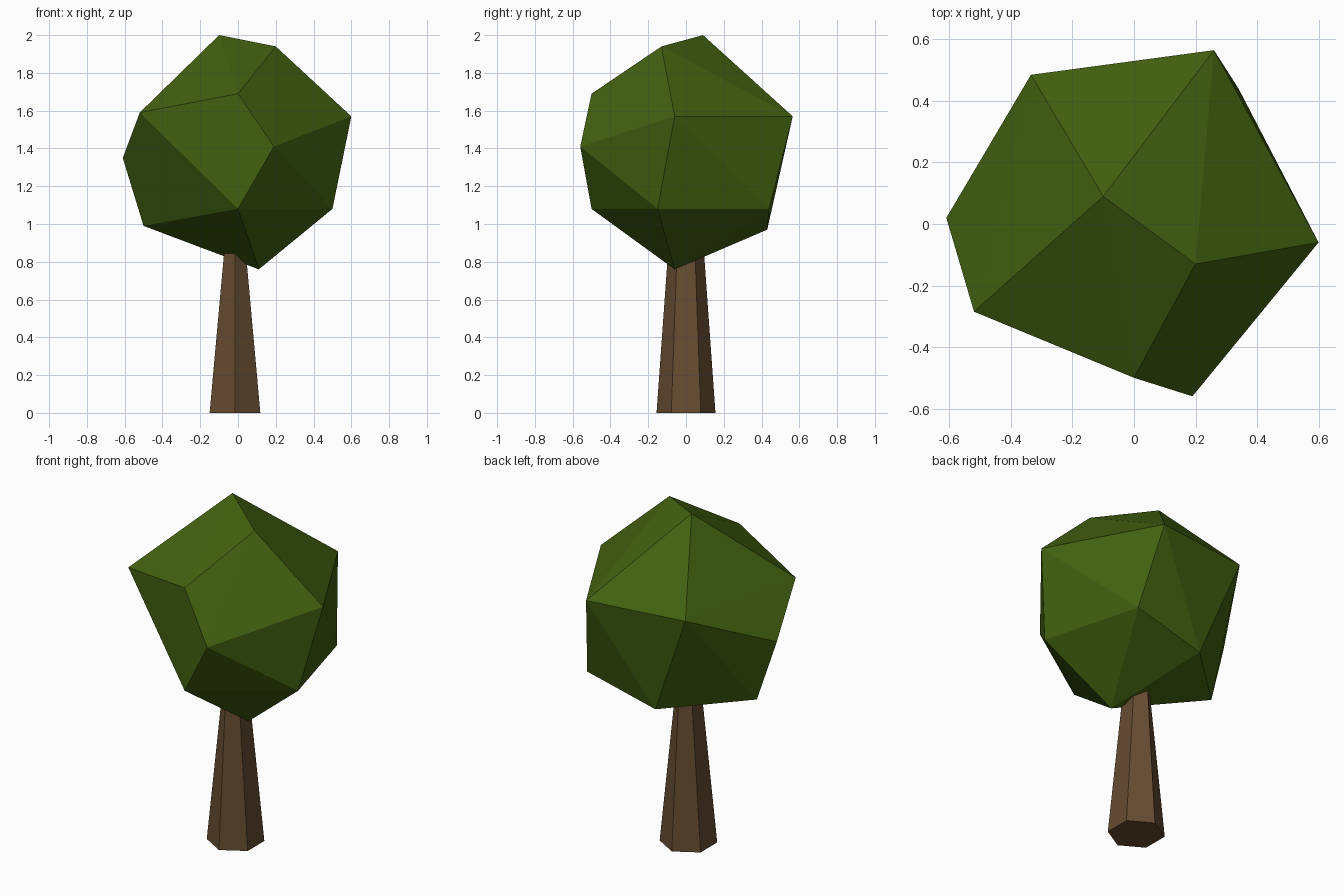
import bpy
import bmesh
from math import cos, sin, pi

cube = bpy.data.objects.get("Cube")
if cube:
    bpy.data.objects.remove(cube, do_unlink=True)


def make_material(name, rgb):
    mat = bpy.data.materials.new(name)
    mat.use_nodes = True
    color = (*rgb, 1.0)
    mat.diffuse_color = color
    bsdf = next(n for n in mat.node_tree.nodes if n.type == 'BSDF_PRINCIPLED')
    bsdf.inputs["Base Color"].default_value = color
    return mat


def make_object(name, bm, mat):
    bmesh.ops.recalc_face_normals(bm, faces=bm.faces[:])
    mesh = bpy.data.meshes.new(name)
    bm.to_mesh(mesh)
    bm.free()
    mesh.materials.append(mat)
    obj = bpy.data.objects.new(name, mesh)
    bpy.context.scene.collection.objects.link(obj)
    return obj


leaf_green = make_material("leaf green", (0.055, 0.118, 0.005))
bark_brown = make_material("bark brown", (0.130, 0.072, 0.031))

# Crown: faceted hull around a few corner points
corners = [
    (-0.10, 0.09, 2.00), (0.20, -0.13, 1.94),                        # top
    (0.00, -0.50, 1.69), (-0.52, -0.285, 1.59), (0.60, -0.06, 1.57),  # upper ring
    (0.26, 0.565, 1.57), (-0.335, 0.485, 1.575),
    (0.19, -0.56, 1.41), (-0.61, 0.02, 1.35),                        # middle
    (0.00, -0.50, 1.08), (0.50, -0.15, 1.08), (0.34, 0.44, 1.08),    # lower ring
    (-0.50, 0.05, 0.99), (-0.10, 0.43, 0.97),
    (0.11, -0.06, 0.76),                                             # bottom tip
]
bm = bmesh.new()
for co in corners:
    bm.verts.new(co)
bmesh.ops.convex_hull(bm, input=bm.verts[:])
make_object("crown", bm, leaf_green)

# Trunk: tapered six-sided post with its top inside the crown
SIDES = 6
bm = bmesh.new()
rings = []
for z, rx, ry in ((0.0, 0.155, 0.156), (0.95, 0.056, 0.088)):
    rings.append([bm.verts.new((-0.016 + rx * cos(pi / 2 + i * 2 * pi / SIDES),
                                ry * sin(pi / 2 + i * 2 * pi / SIDES), z))
                  for i in range(SIDES)])
low, high = rings
for i in range(SIDES):
    j = (i + 1) % SIDES
    bm.faces.new((low[i], low[j], high[j], high[i]))
bm.faces.new(low[::-1])
bm.faces.new(high)
make_object("trunk", bm, bark_brown)
